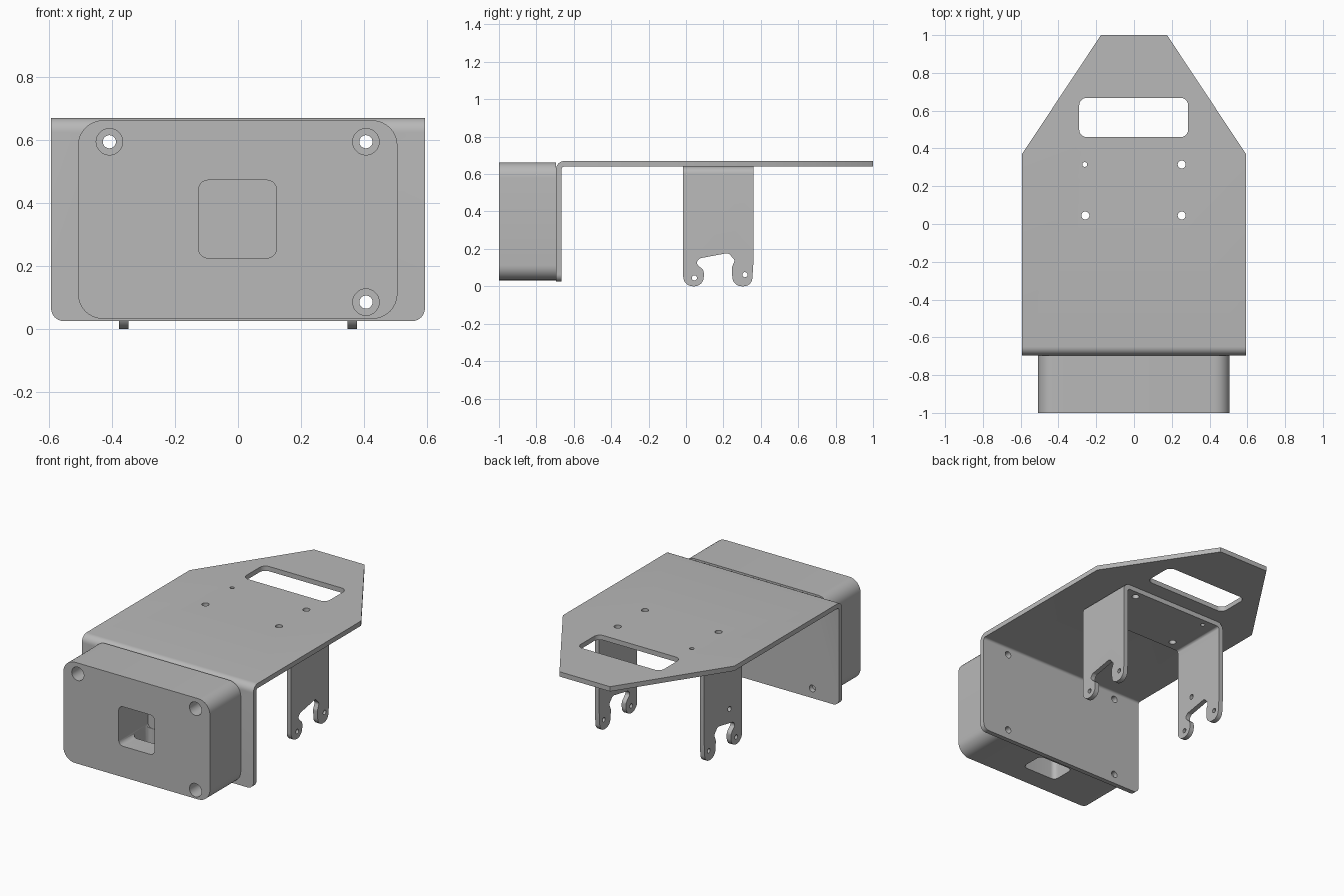
import bpy, bmesh, math
from mathutils import Vector

default = bpy.data.objects.get("Cube")
if default:
    bpy.data.objects.remove(default, do_unlink=True)

grey = bpy.data.materials.new("plain grey")
grey.use_nodes = True
COLOUR = (0.48, 0.48, 0.48, 1)
grey.diffuse_color = COLOUR
grey.node_tree.nodes["Principled BSDF"].inputs["Base Color"].default_value = COLOUR


def fillet(corners, seg=8):
    """Outline from (u, v, radius) corners, with each corner rounded."""
    out = []
    n = len(corners)
    for i, (u, v, r) in enumerate(corners):
        p = Vector((u, v))
        if not r:
            out.append(p)
            continue
        a = (Vector(corners[i - 1][:2]) - p).normalized()
        b = (Vector(corners[(i + 1) % n][:2]) - p).normalized()
        half = math.acos(max(-1, min(1, a.dot(b)))) / 2
        mid = (a + b).normalized()
        centre = p + mid * (r / math.sin(half))
        sweep = math.pi / 2 - half
        turn = 1 if a.x * b.y - a.y * b.x < 0 else -1
        x, y = -mid.x * r, -mid.y * r
        for k in range(seg + 1):
            ang = turn * sweep * (2 * k / seg - 1)
            out.append(centre + Vector((x * math.cos(ang) - y * math.sin(ang),
                                        x * math.sin(ang) + y * math.cos(ang))))
    return out


def rect(u0, u1, v0, v1, r=0):
    return fillet([(u0, v0, r), (u1, v0, r), (u1, v1, r), (u0, v1, r)])


def circle(u, v, r, n=20):
    return [Vector((u + r * math.cos(k * math.tau / n), v + r * math.sin(k * math.tau / n)))
            for k in range(n)]


PLACE = {"x": lambda u, v, d: (d, u, v),
         "y": lambda u, v, d: (u, d, v),
         "z": lambda u, v, d: (u, v, d)}


def prism(name, outline, axis, d0, d1):
    """Extrude a flat outline along an axis."""
    bm = bmesh.new()
    ends = [[bm.verts.new(PLACE[axis](p.x, p.y, d)) for p in outline] for d in (d0, d1)]
    n = len(outline)
    for ring in ends:
        bm.faces.new(ring)
    for i in range(n):
        j = (i + 1) % n
        bm.faces.new((ends[0][i], ends[0][j], ends[1][j], ends[1][i]))
    bmesh.ops.recalc_face_normals(bm, faces=bm.faces)
    mesh = bpy.data.meshes.new(name)
    bm.to_mesh(mesh)
    bm.free()
    mesh.materials.append(grey)
    obj = bpy.data.objects.new(name, mesh)
    bpy.context.collection.objects.link(obj)
    return obj


def carve(obj, outline, axis, d0, d1, operation="DIFFERENCE"):
    """Cut (or trim) an object with a prism, then drop the cutter."""
    cutter = prism("cutter", outline, axis, d0, d1)
    cutter.hide_render = True
    mod = obj.modifiers.new("carve", "BOOLEAN")
    mod.operation, mod.solver, mod.object = operation, "EXACT", cutter
    bpy.context.view_layer.update()
    graph = bpy.context.evaluated_depsgraph_get()
    result = bpy.data.meshes.new_from_object(obj.evaluated_get(graph))
    obj.modifiers.clear()
    obj.data = result
    bpy.data.objects.remove(cutter, do_unlink=True)


def finish(obj):
    bpy.ops.object.select_all(action="DESELECT")
    obj.select_set(True)
    bpy.context.view_layer.objects.active = obj
    bpy.ops.object.shade_smooth_by_angle(angle=math.radians(35))


screws = [(-0.408, 0.594), (0.406, 0.594), (0.406, 0.085)]
mounts = [(-0.257, 0.045), (0.252, 0.045), (0.252, 0.315)]
partial_mount = (-0.261, 0.315)

# Bent sheet: top deck and front flange
sheet = prism("bent_sheet", fillet([
    (-0.695, -0.1, 0), (-0.665, -0.1, 0), (-0.665, 0.64, 0.015),
    (1.1, 0.64, 0), (1.1, 0.67, 0), (-0.695, 0.67, 0.045)]), "x", -0.7, 0.7)
carve(sheet, rect(-0.593, 0.593, 0.025, 0.9, 0.04), "y", -2, 2, "INTERSECT")
carve(sheet, fillet([(-0.8, -0.9, 0), (0.8, -0.9, 0), (0.8, 0.058, 0), (0.175, 1.0, 0),
                     (-0.175, 1.0, 0), (-0.8, 0.058, 0)]), "z", -1, 2, "INTERSECT")
# Handle slot and holes
carve(sheet, rect(-0.29, 0.287, 0.46, 0.668, 0.04), "z", 0.5, 0.8)
for u, v in mounts:
    carve(sheet, circle(u, v, 0.021), "z", 0.5, 0.8)
carve(sheet, circle(*partial_mount, 0.013), "z", 0.5, 0.8)
for u, v in screws + [(-0.408, 0.085)]:
    carve(sheet, circle(u, v, 0.021), "y", -0.8, -0.6)
finish(sheet)

# Front housing with screw wells and an elbow duct from front to underside
housing = prism("front_housing", rect(-0.508, 0.506, 0.032, 0.662, 0.08), "y", -1.0, -0.695)
for u, v in screws:
    carve(housing, circle(u, v, 0.042, 28), "y", -1.2, -0.73)
    carve(housing, circle(u, v, 0.021), "y", -0.8, -0.6)
carve(housing, rect(-0.125, 0.122, 0.225, 0.472, 0.03), "y", -1.2, -0.71)
carve(housing, rect(-0.123, 0.12, -0.87, -0.712, 0.03), "z", -0.2, 0.35)
finish(housing)

# U bracket hanging below the deck
T, W = 0.03, 0.378
bracket = prism("u_bracket", fillet([
    (-W, -0.1, 0), (-W + T, -0.1, 0), (-W + T, 0.64 - T, 0.015), (W - T, 0.64 - T, 0.015),
    (W - T, -0.1, 0), (W, -0.1, 0), (W, 0.64, 0.04), (-W, 0.64, 0.04)]), "y", -0.2, 0.6)
# Hooked feet with a keyhole notch
carve(bracket, fillet([
    (-0.015, 0.8, 0), (-0.015, 0, 0.052), (0.095, 0, 0.05), (0.095, 0.085, 0.03),
    (0.05, 0.125, 0.02), (0.075, 0.15, 0.02), (0.225, 0.178, 0.02), (0.262, 0.14, 0.02),
    (0.245, 0.1, 0.03), (0.25, 0, 0.05), (0.352, 0, 0.046),
    (0.36, 0.12, 0), (0.36, 0.8, 0)]), "x", -1, 1, "INTERSECT")
for u, v in [(0.045, 0.045), (0.315, 0.062)]:
    carve(bracket, circle(u, v, 0.014, 12), "x", -1, 1)
carve(bracket, circle(0.11, 0.245, 0.016, 12), "x", -1, 0)
for u, v in mounts:
    carve(bracket, circle(u, v, 0.021), "z", 0.5, 0.8)
carve(bracket, circle(*partial_mount, 0.013), "z", 0.5, 0.8)
finish(bracket)
